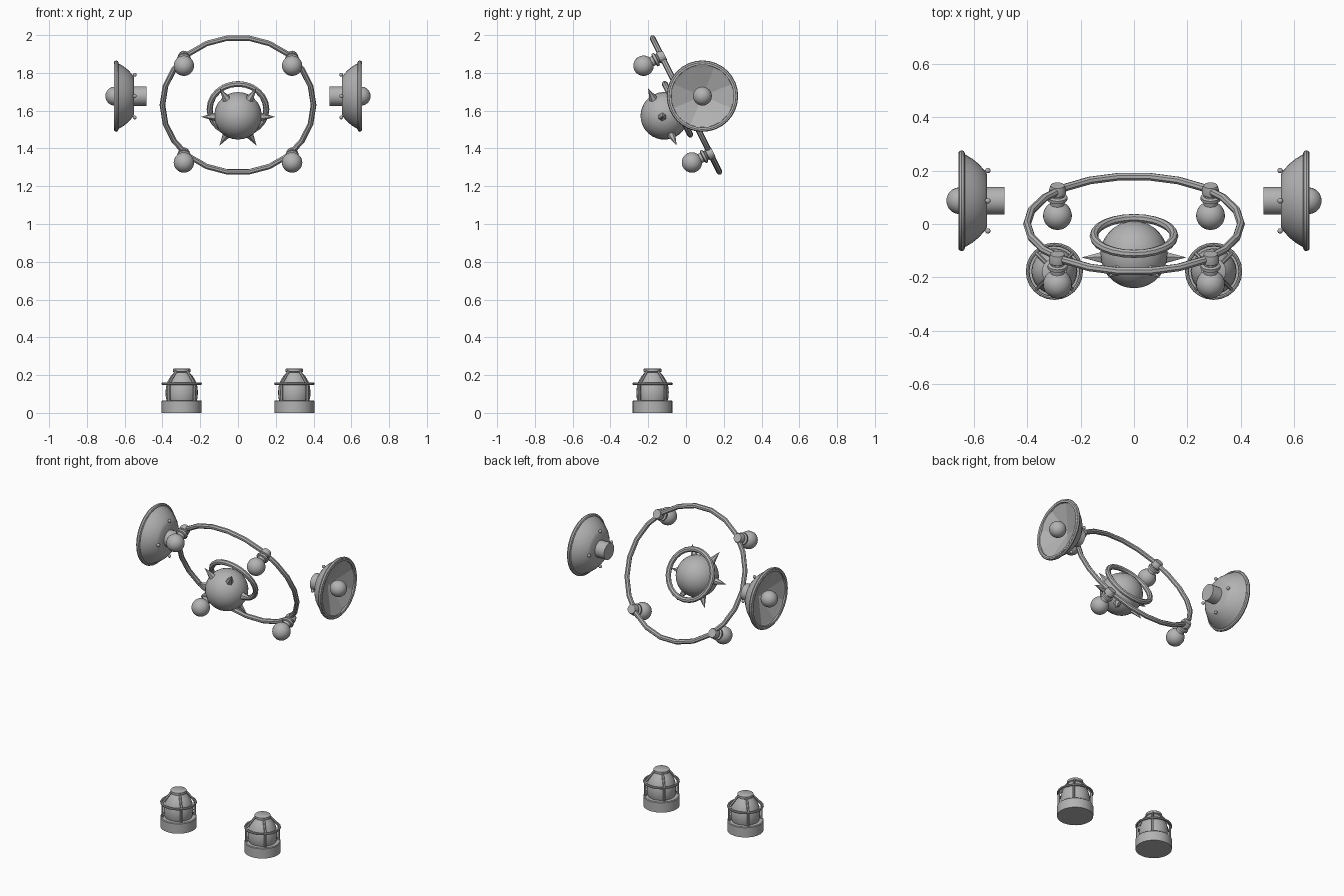
import bpy, bmesh
from math import radians, sin, cos, pi
from mathutils import Matrix, Vector

cube = bpy.data.objects.get("Cube")
if cube:
    bpy.data.objects.remove(cube, do_unlink=True)

grey = bpy.data.materials.new("plain_grey")
grey.use_nodes = True
grey.diffuse_color = (0.45, 0.45, 0.45, 1)
grey.node_tree.nodes["Principled BSDF"].inputs["Base Color"].default_value = grey.diffuse_color


def finish(name, bm, place, smooth=True):
    bmesh.ops.remove_doubles(bm, verts=bm.verts, dist=1e-5)
    bmesh.ops.recalc_face_normals(bm, faces=bm.faces)
    mesh = bpy.data.meshes.new(name)
    bm.to_mesh(mesh)
    bm.free()
    mesh.materials.append(grey)
    obj = bpy.data.objects.new(name, mesh)
    bpy.context.collection.objects.link(obj)
    obj.matrix_world = place
    if smooth:
        bpy.ops.object.select_all(action='DESELECT')
        obj.select_set(True)
        bpy.context.view_layer.objects.active = obj
        bpy.ops.object.shade_smooth_by_angle(angle=radians(40))
    return obj


def lathe(name, profile, place, sides=24, closed=False, smooth=True, turn=0):
    """Spin (radius, height) points around local z."""
    bm = bmesh.new()
    rings = [[bm.verts.new((r * cos(turn + 2 * pi * i / sides), r * sin(turn + 2 * pi * i / sides), z))
              for i in range(sides)] if r > 0 else [bm.verts.new((0, 0, z))] for r, z in profile]
    pairs = list(zip(rings, rings[1:]))
    if closed:
        pairs.append((rings[-1], rings[0]))
    for a, b in pairs:
        for i in range(sides):
            j = (i + 1) % sides
            if len(a) == 1:
                bm.faces.new((a[0], b[j], b[i]))
            elif len(b) == 1:
                bm.faces.new((a[i], a[j], b[0]))
            else:
                bm.faces.new((a[i], a[j], b[j], b[i]))
    return finish(name, bm, place, smooth)


def ring(name, major, minor, place, sides=24):
    loop = [(major + minor * cos(k * pi / 4), minor * sin(k * pi / 4)) for k in range(8)]
    return lathe(name, loop, place, sides, closed=True)


def ball(name, radius, place):
    bm = bmesh.new()
    bmesh.ops.create_uvsphere(bm, u_segments=24, v_segments=16, radius=radius)
    return finish(name, bm, place)


def rod(name, a, b, radius, place):
    a, b = Vector(a), Vector(b)
    aim = Matrix.Translation(a) @ (b - a).to_track_quat('Z', 'Y').to_matrix().to_4x4()
    length = (b - a).length
    return lathe(name, [(0, 0), (radius, 0), (radius, length), (0, length)], place @ aim, 6)


def shift(x, y, z):
    return Matrix.Translation((x, y, z))


# Tilted hoop: local z points forward and down
frame = shift(0, 0, 1.63) @ Matrix.Rotation(radians(116.57), 4, 'X')
ring("hoop", 0.40, 0.015, frame, 20 + 2)

# Four bulbs on collars around the hoop
collar = [(0, -0.018), (0.026, -0.018), (0.032, 0), (0.032, 0.016), (0.026, 0.02), (0.026, 0.026),
          (0.037, 0.03), (0.037, 0.042), (0.026, 0.046), (0.026, 0.07), (0, 0.07)]
for i in range(4):
    a = pi / 4 + i * pi / 2
    spot = frame @ shift(0.405 * cos(a), 0.405 * sin(a), 0)
    lathe("hoop_bulb_collar", collar, spot, 16)
    ball("hoop_bulb", 0.054, spot @ shift(0, 0, 0.108))

# Central spiked ball with its small ring
ring("ball_ring", 0.15, 0.016, frame @ shift(0, 0, 0.05))
ball("spiked_ball", 0.126, frame @ shift(0, 0, 0.128))
for i in range(6):
    turn = Matrix.Rotation(i * pi / 3, 4, 'Z') @ Matrix.Rotation(pi / 2, 4, 'Y')
    lathe("spike", [(0, 0.11), (0.026, 0.11), (0, 0.196)], frame @ shift(0, 0, 0.14) @ turn, 6, smooth=False)

# Dish lamps facing outward on each side
shell = [(0.166, 0.006), (0.182, 0.006), (0.182, -0.004), (0.172, 0.65 - 0.63 - 0.04), (0.157, -0.045),
         (0.137, -0.07), (0.113, -0.091), (0.098, -0.1), (0, -0.1)]
for side, s in (("left", 1), ("right", -1)):
    dish = shift(s * 0.65, 0.087, 1.677) @ Matrix.Rotation(s * pi / 2, 4, 'Y')
    lathe(side + "_dish_shell", shell, dish, 32)
    ring(side + "_dish_rim", 0.177, 0.012, dish @ shift(0, 0, -0.005), 32)
    lathe(side + "_dish_reflector", [(0.178, -0.002), (0.165, -0.008), (0, -0.075)], dish, 8,
          smooth=False, turn=pi / 8)
    ball(side + "_dish_bulb", 0.05, dish @ shift(0, 0, 0.002))
    lathe(side + "_dish_socket", [(0, -0.165), (0.052, -0.165), (0.052, -0.09), (0, -0.09)], dish)
    for i in range(4):
        a = i * pi / 2
        ball(side + "_dish_stud", 0.01, dish @ shift(0.113 * cos(a), 0.113 * sin(a), -0.103))

# Caged lanterns on the ground
base = [(0, 0), (0.106, 0), (0.106, 0.062), (0.102, 0.066), (0, 0.066)]
glass = [(0.078, 0.06), (0.084, 0.08), (0.086, 0.11), (0.083, 0.14), (0.074, 0.168), (0.058, 0.195), (0.04, 0.215)]
cap = [(0, 0.2), (0.04, 0.2), (0.04, 0.214), (0.047, 0.218), (0.047, 0.232), (0.043, 0.235), (0, 0.235)]
for side, s in (("left", 1), ("right", -1)):
    spot = shift(s * 0.298, -0.177, 0)
    lathe(side + "_lantern_base", base, spot)
    lathe(side + "_lantern_glass", glass, spot)
    lathe(side + "_lantern_cap", cap, spot)
    ring(side + "_lantern_cage_ring", 0.1, 0.007, spot @ shift(0, 0, 0.154))
    for i in range(4):
        arm = spot @ Matrix.Rotation(pi / 4 + i * pi / 2, 4, 'Z')
        rod(side + "_lantern_cage_post", (0.095, 0, 0.06), (0.095, 0, 0.158), 0.007, arm)
        rod(side + "_lantern_cage_stay", (0.095, 0, 0.155), (0.042, 0, 0.222), 0.007, arm)
